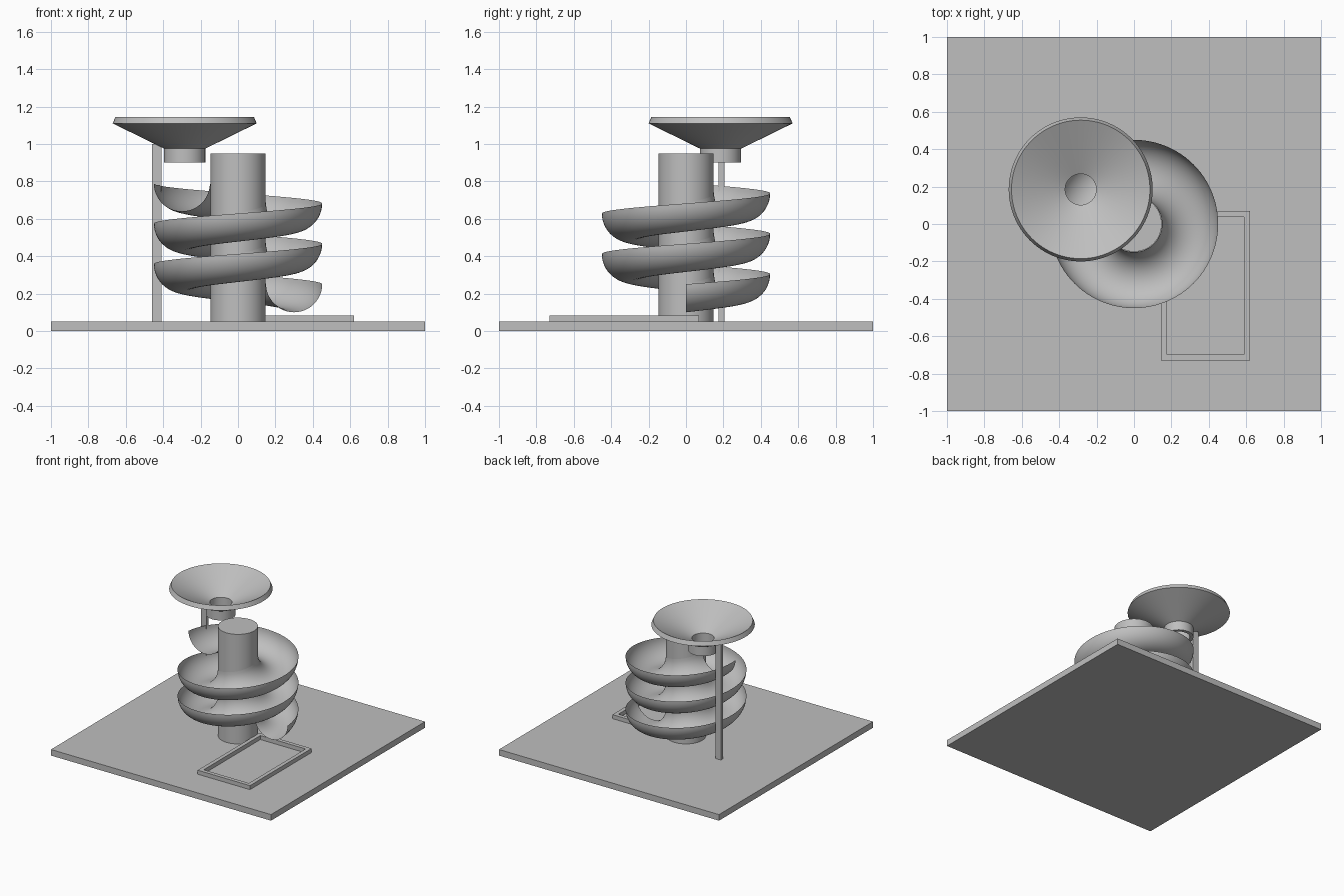
import bpy, bmesh
from math import pi, sin, cos, radians

cube = bpy.data.objects.get("Cube")
if cube:
    bpy.data.objects.remove(cube, do_unlink=True)

grey = bpy.data.materials.new("plain_grey")
grey.use_nodes = True
colour = (0.52, 0.52, 0.52, 1)
grey.diffuse_color = colour
grey.node_tree.nodes["Principled BSDF"].inputs["Base Color"].default_value = colour


def finish(name, bm, smooth=False, fix_normals=True):
    if fix_normals:
        bmesh.ops.recalc_face_normals(bm, faces=bm.faces)
    mesh = bpy.data.meshes.new(name)
    bm.to_mesh(mesh)
    bm.free()
    mesh.materials.append(grey)
    obj = bpy.data.objects.new(name, mesh)
    bpy.context.collection.objects.link(obj)
    if smooth:
        bpy.ops.object.select_all(action='DESELECT')
        obj.select_set(True)
        bpy.context.view_layer.objects.active = obj
        bpy.ops.object.shade_smooth_by_angle(angle=radians(30))
    return obj


def box(name, lo, hi):
    bm = bmesh.new()
    bmesh.ops.create_cube(bm, size=1)
    for v in bm.verts:
        v.co = [a + (b - a) * (c + 0.5) for a, b, c in zip(lo, hi, v.co)]
    return finish(name, bm)


def bridge(bm, rings, closed):
    """Join neighbouring rings of vertices with quads."""
    for a, b in zip(rings, rings[1:]):
        n = len(a)
        for i in range(n if closed else n - 1):
            j = (i + 1) % n
            bm.faces.new((a[i], a[j], b[j], b[i]))


def lathe(name, profile, centre, steps=96):
    """Spin a closed (radius, height) profile round a vertical axis."""
    bm = bmesh.new()
    rings = [[bm.verts.new((centre[0] + r * cos(2 * pi * i / steps),
                            centre[1] + r * sin(2 * pi * i / steps), z))
              for i in range(steps)] for r, z in profile]
    bridge(bm, rings + rings[:1], True)
    return finish(name, bm, True)


# Ground slab
BASE = 0.05
box("base_slab", (-1, -1, 0), (1, 1, BASE))

# Central column
bm = bmesh.new()
bmesh.ops.create_cone(bm, cap_ends=True, segments=64, radius1=0.148,
                      radius2=0.148, depth=0.95 - BASE)
bmesh.ops.translate(bm, verts=bm.verts, vec=(0, 0, (0.95 + BASE) / 2))
finish("central_column", bm, True)

# Spiral chute: a half-round trough climbing two and a half turns
TURNS, PITCH, START = 2.5, 0.216, 0.25
PATH_R, TROUGH_R = 0.30, 0.15
STEPS, ARC = 240, 24
bm = bmesh.new()
sections = []
for s in range(STEPS + 1):
    turn = TURNS * s / STEPS
    a = 2 * pi * turn
    section = []
    for k in range(ARC + 1):
        t = pi * k / ARC
        r = PATH_R - TROUGH_R * cos(t)
        z = START + PITCH * turn - TROUGH_R * sin(t)
        section.append(bm.verts.new((r * cos(a), r * sin(a), z)))
    sections.append(section)
bridge(bm, sections, False)
finish("spiral_chute", bm, True, fix_normals=False)

# Funnel with open neck
lathe("funnel", [(0.37, 1.145), (0.385, 1.11), (0.11, 0.975), (0.11, 0.90),
                 (0.083, 0.90), (0.083, 1.0)], (-0.285, 0.185))

# Funnel support post
box("support_post", (-0.46, 0.175, BASE), (-0.41, 0.205, 1.0))

# Catch tray frame: four mitred rails
bm = bmesh.new()
x0, x1, y0, y1, w = 0.145, 0.62, -0.73, 0.07, 0.032
loops = []
for inset, z in ((0, BASE), (0, 0.083), (w, 0.083), (w, BASE)):
    loops.append([bm.verts.new((x, y, z)) for x, y in (
        (x0 + inset, y0 + inset), (x1 - inset, y0 + inset),
        (x1 - inset, y1 - inset), (x0 + inset, y1 - inset))])
bridge(bm, loops + loops[:1], True)
finish("catch_tray_frame", bm)
